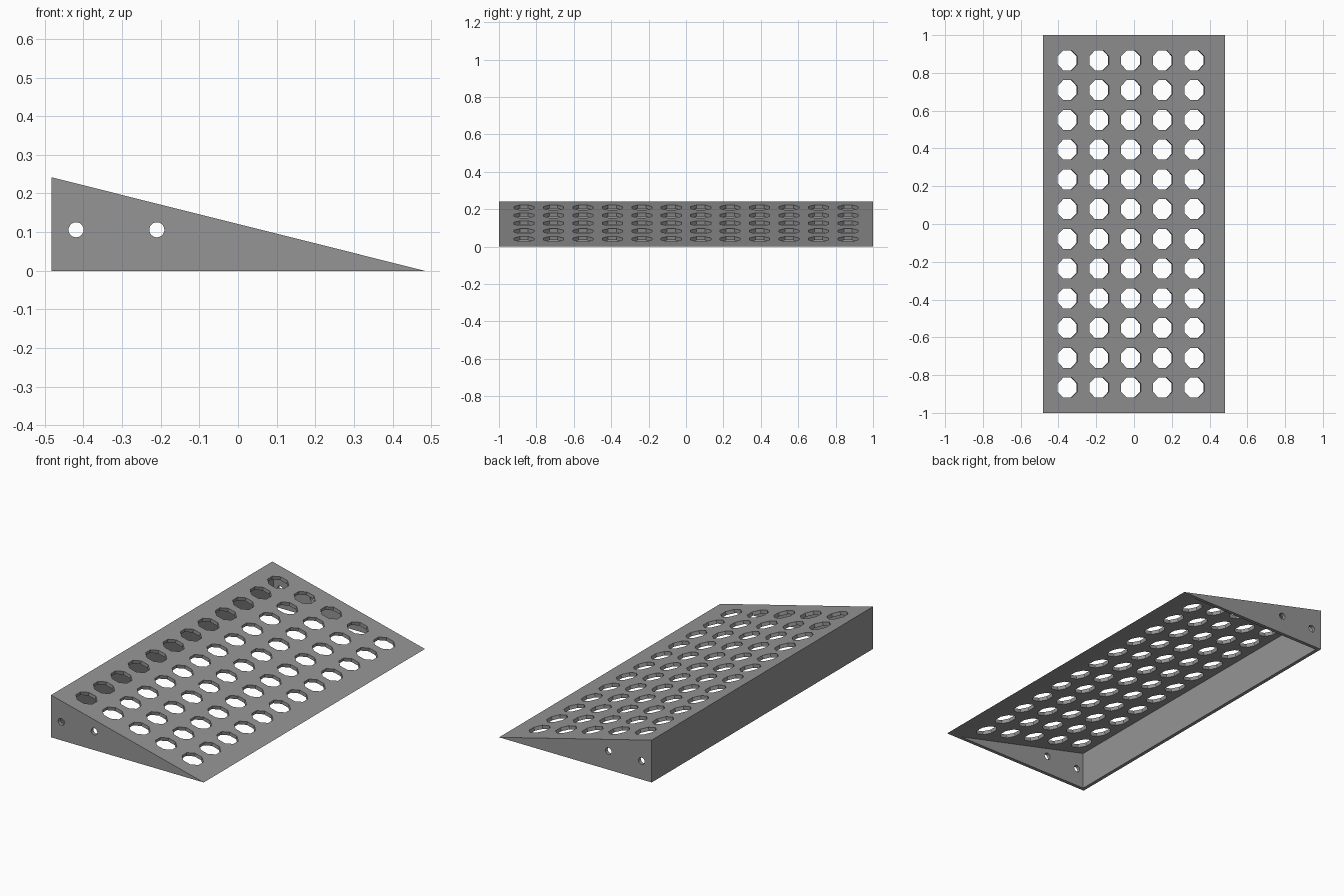
import bpy, bmesh, math
from mathutils import Matrix, Vector

if "Cube" in bpy.data.objects:
    bpy.data.objects.remove(bpy.data.objects["Cube"])

HX, HY, H, T = 0.483, 1.0, 0.242, 0.02      # half width, half length, height, sheet thickness
slope = math.atan2(H, 2 * HX)

grey = bpy.data.materials.new("mid grey")
grey.diffuse_color = (0.3, 0.3, 0.3, 1)
grey.use_nodes = True
grey.node_tree.nodes["Principled BSDF"].inputs["Base Color"].default_value = grey.diffuse_color


def make_object(name, bm):
    bmesh.ops.recalc_face_normals(bm, faces=bm.faces)
    mesh = bpy.data.meshes.new(name)
    bm.to_mesh(mesh)
    bm.free()
    obj = bpy.data.objects.new(name, mesh)
    bpy.context.collection.objects.link(obj)
    mesh.materials.append(grey)
    return obj


def prism(name, profile, half_length):
    """Extrude an x-z profile along y."""
    bm = bmesh.new()
    face = bm.faces.new([bm.verts.new((x, -half_length, z)) for x, z in profile])
    ext = bmesh.ops.extrude_face_region(bm, geom=[face])["geom"]
    bmesh.ops.translate(bm, vec=(0, 2 * half_length, 0),
                        verts=[v for v in ext if isinstance(v, bmesh.types.BMVert)])
    return make_object(name, bm)


def cylinder(bm, sides, radius, depth, matrix):
    bmesh.ops.create_cone(bm, cap_ends=True, segments=sides, radius1=radius,
                          radius2=radius, depth=depth, matrix=matrix)


def cut(target, cutter):
    mod = target.modifiers.new("cut", 'BOOLEAN')
    mod.operation, mod.solver, mod.object = 'DIFFERENCE', 'EXACT', cutter
    bpy.context.view_layer.objects.active = target
    bpy.ops.object.modifier_apply(modifier=mod.name)
    bpy.data.objects.remove(cutter)


def surface_z(x):
    return (HX - x) * math.tan(slope)


# Wedge shell: solid ramp, hollowed from below
ramp = prism("perforated_ramp", [(-HX, 0), (HX, 0), (-HX, H)], HY)
drop = T / math.cos(slope)                   # vertical thickness of the sloped sheet
low = -0.05
tip = HX - (drop - low) / math.tan(slope)
tip = HX - drop / math.tan(slope) - low / math.tan(slope)
inner = prism("hollow_cutter", [(-HX + T, low), (tip, low),
                                (-HX + T, surface_z(-HX + T) - drop)], HY - T)
cut(ramp, inner)

# Octagonal drain holes, square to the sloped sheet
bm = bmesh.new()
tilt = Matrix.Rotation(slope, 4, 'Y') @ Matrix.Rotation(math.pi / 8, 4, 'Z')
for i in range(5):
    for j in range(12):
        x = -0.352 + 0.168 * i
        y = (j - 5.5) * 0.1575
        cylinder(bm, 8, 0.058, 0.06, Matrix.Translation((x, y, surface_z(x))) @ tilt)
cut(ramp, make_object("drain_hole_cutter", bm))

# Round fixing holes through both end plates
bm = bmesh.new()
turn = Matrix.Rotation(math.pi / 2, 4, 'X')
for x in (-0.419, -0.21):
    for side in (-1, 1):
        cylinder(bm, 24, 0.0195, 0.08, Matrix.Translation((x, side * HY, 0.106)) @ turn)
cut(ramp, make_object("fixing_hole_cutter", bm))
